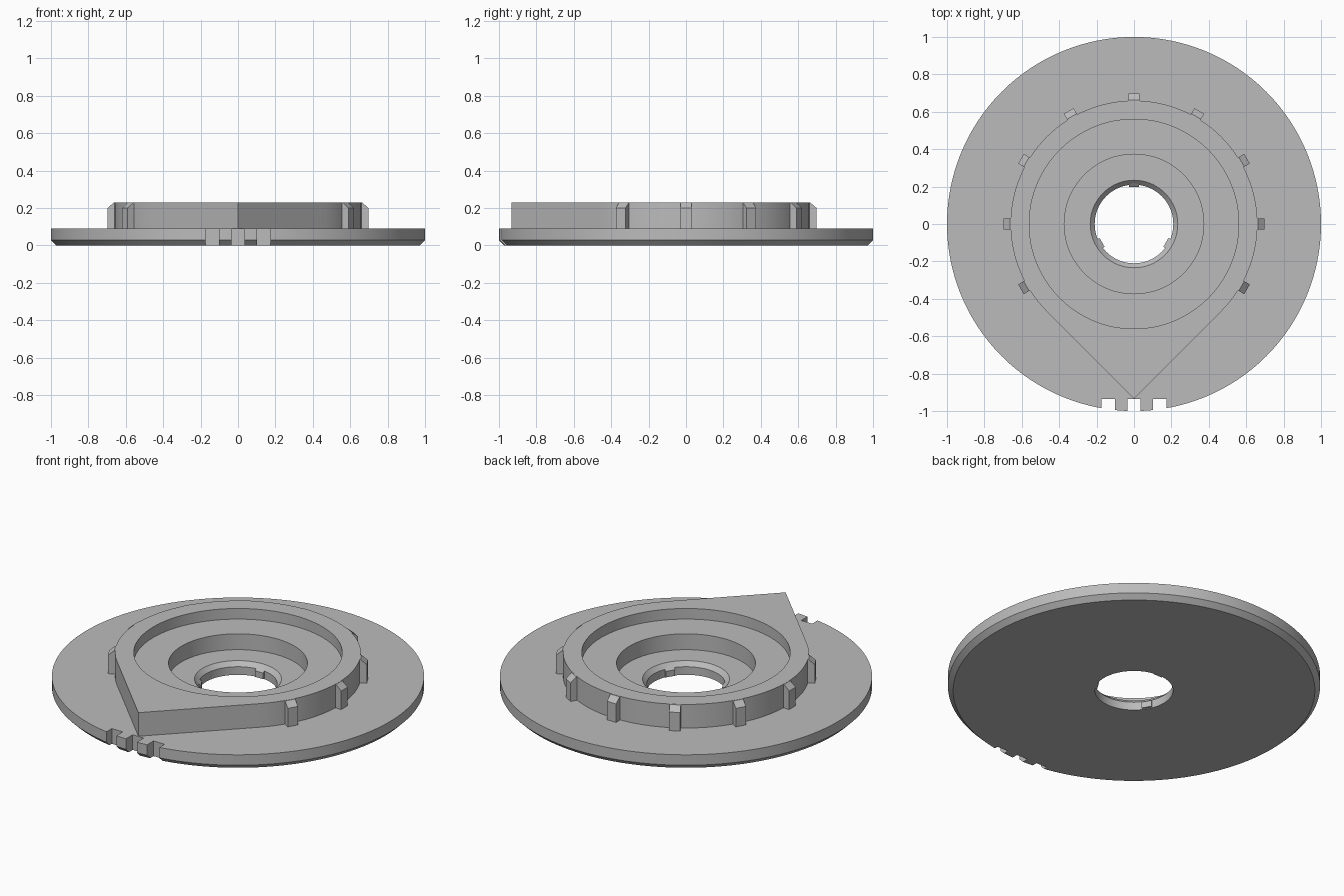
import bpy, bmesh
from math import pi, cos, sin, radians
from mathutils import Matrix

cube = bpy.data.objects.get("Cube")
if cube:
    bpy.data.objects.remove(cube)

grey = bpy.data.materials.new("plain grey")
grey.use_nodes = True
color = (0.5, 0.5, 0.5, 1)
grey.diffuse_color = color
grey.node_tree.nodes["Principled BSDF"].inputs["Base Color"].default_value = color

SEGMENTS = 128
COLLAR = 0.66


def make_object(name, bm):
    bmesh.ops.recalc_face_normals(bm, faces=bm.faces)
    mesh = bpy.data.meshes.new(name)
    bm.to_mesh(mesh)
    bm.free()
    mesh.materials.append(grey)
    obj = bpy.data.objects.new(name, mesh)
    bpy.context.collection.objects.link(obj)
    return obj


def teardrop(angle):
    """Circle that runs out along two tangents to a point at the front."""
    off = abs((angle + pi / 2 + pi) % (2 * pi) - pi)
    return COLLAR / cos(max(0, pi / 4 - off))


def ribs(name, angles, section, width):
    """Copies of a radial (r, z) section, extruded sideways, set around the axis."""
    bm = bmesh.new()
    for deg in angles:
        turn = Matrix.Rotation(radians(deg), 4, 'Z')
        ends = [[bm.verts.new(turn @ Matrix.Translation((r, side * width / 2, z)).translation)
                 for r, z in section] for side in (-1, 1)]
        for ring in ends:
            bm.faces.new(ring)
        for i in range(len(section)):
            j = (i + 1) % len(section)
            bm.faces.new((ends[0][i], ends[0][j], ends[1][j], ends[1][i]))
    return make_object(name, bm)


# Dial body: closed profile swept round the axis; None means the teardrop outline
profile = [(0.21, 0), (0.972, 0), (1, 0.028), (1, 0.09), (None, 0.09), (None, 0.23),
           (0.56, 0.23), (0.56, 0.167), (0.373, 0.167), (0.373, 0.073),
           (0.234, 0.073), (0.21, 0.048)]
bm = bmesh.new()
rings = []
for r, z in profile:
    ring = []
    for i in range(SEGMENTS):
        a = 2 * pi * i / SEGMENTS
        radius = r or teardrop(a)
        ring.append(bm.verts.new((radius * cos(a), radius * sin(a), z)))
    rings.append(ring)
for k, low in enumerate(rings):
    high = rings[(k + 1) % len(rings)]
    for i in range(SEGMENTS):
        j = (i + 1) % SEGMENTS
        bm.faces.new((low[i], low[j], high[j], high[i]))
body = make_object("dial_body", bm)

# Three square notches in the front rim
bm = bmesh.new()
for x in (-0.137, 0, 0.137):
    place = Matrix.Translation((x, -1.035, 0.05)) @ Matrix.Diagonal((0.072, 0.2, 0.3, 1))
    bmesh.ops.create_cube(bm, size=1, matrix=place)
cutter = make_object("notch_cutter", bm)
cutter.hide_render = True
cut = body.modifiers.new("notches", 'BOOLEAN')
cut.operation = 'DIFFERENCE'
cut.solver = 'EXACT'
cut.object = cutter
bpy.context.view_layer.objects.active = body
body.select_set(True)
bpy.ops.object.modifier_apply(modifier=cut.name)
bpy.data.objects.remove(cutter)
bpy.ops.object.shade_smooth_by_angle(angle=radians(20))

# Grip ribs round the collar, bevelled at the top
ribs("grip_ribs", range(-30, 211, 30),
     [(0.64, 0.088), (0.698, 0.088), (0.698, 0.2), (0.664, 0.229), (0.64, 0.229)], 0.06)

# Small keys inside the centre hole
ribs("hole_keys", (90, 210, 330),
     [(0.225, 0.004), (0.197, 0.004), (0.197, 0.04), (0.225, 0.062)], 0.055)
